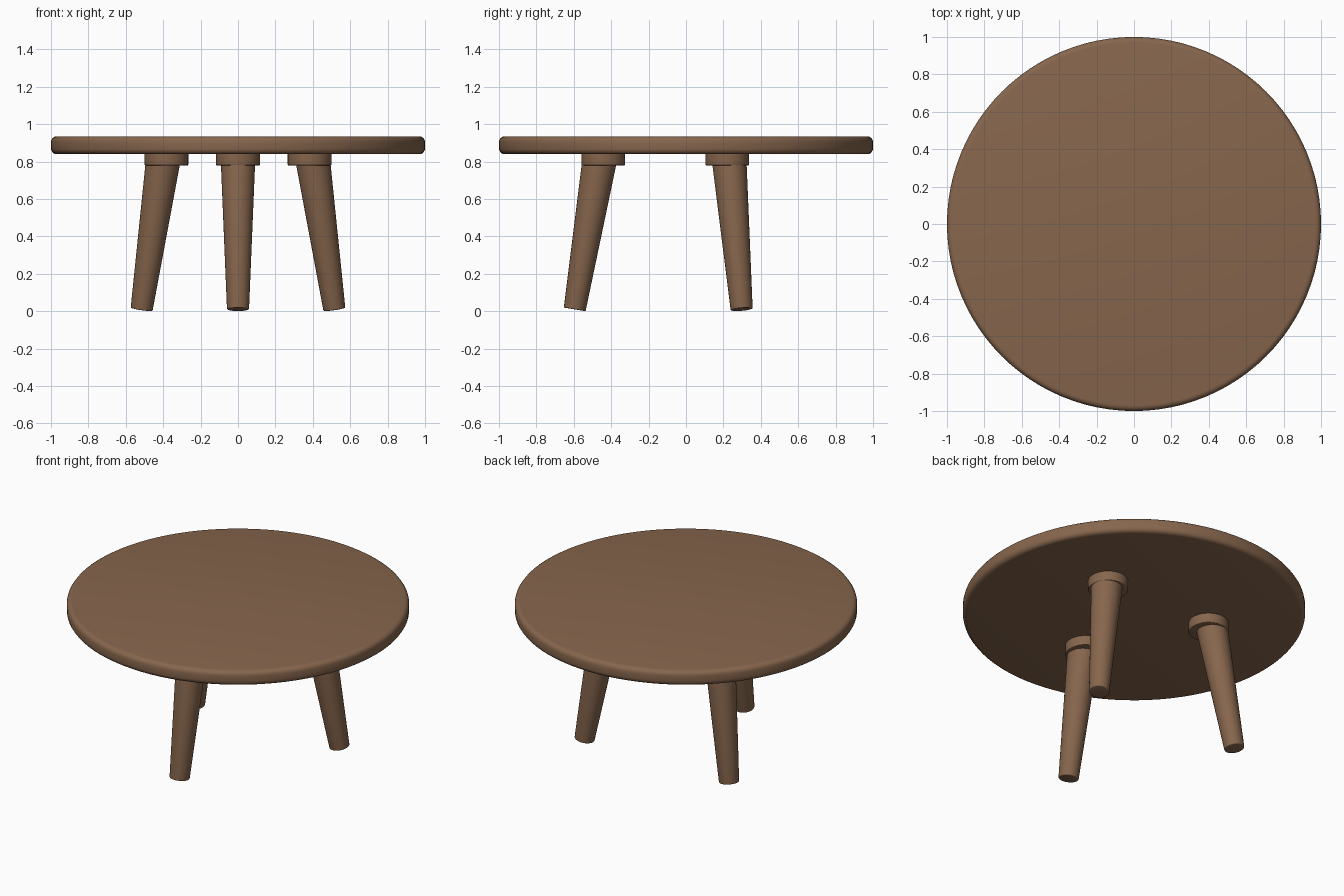
import bpy, bmesh, math
from mathutils import Matrix, Vector

if "Cube" in bpy.data.objects:
    bpy.data.objects.remove(bpy.data.objects["Cube"], do_unlink=True)

wood = bpy.data.materials.new("brown_wood")
wood.use_nodes = True
colour = (0.242, 0.133, 0.074, 1)
wood.diffuse_color = colour
wood.node_tree.nodes["Principled BSDF"].inputs["Base Color"].default_value = colour


def turned(name, bottom, top, height, sides, bevel_bottom, bevel_top):
    """Round part standing on its own origin, with rounded rims."""
    bm = bmesh.new()
    bmesh.ops.create_cone(bm, cap_ends=True, segments=sides, radius1=bottom,
                          radius2=top, depth=height,
                          matrix=Matrix.Translation((0, 0, height / 2)))
    for z, size in ((0, bevel_bottom), (height, bevel_top)):
        if size:
            rim = [e for e in bm.edges if all(abs(v.co.z - z) < 1e-4 for v in e.verts)]
            bmesh.ops.bevel(bm, geom=rim, offset=size, segments=4,
                            profile=0.5, affect='EDGES')
    mesh = bpy.data.meshes.new(name)
    bm.to_mesh(mesh)
    bm.free()
    mesh.materials.append(wood)
    obj = bpy.data.objects.new(name, mesh)
    bpy.context.collection.objects.link(obj)
    bpy.ops.object.select_all(action='DESELECT')
    obj.select_set(True)
    bpy.context.view_layer.objects.active = obj
    bpy.ops.object.shade_smooth_by_angle(angle=math.radians(35))
    return obj


# Round top
top = turned("table_top", 1, 1, 0.095, 96, 0.03, 0.03)
top.location.z = 0.84

# Three splayed, tapered legs with mounting collars
for name, degrees in (("front", -90), ("back_left", 30), ("back_right", 150)):
    a = math.radians(degrees)
    out = Vector((math.cos(a), math.sin(a), 0))

    collar = turned(name + "_collar", 0.117, 0.117, 0.065, 48, 0.005, 0)
    collar.location = out * 0.442 + Vector((0, 0, 0.78))

    foot = out * 0.595 + Vector((0, 0, 0.01))
    head = out * 0.455 + Vector((0, 0, 0.85))
    axis = head - foot
    leg = turned(name + "_leg", 0.059, 0.094, axis.length, 48, 0.006, 0)
    leg.matrix_world = Matrix.Translation(foot) @ axis.to_track_quat('Z', 'Y').to_matrix().to_4x4()
